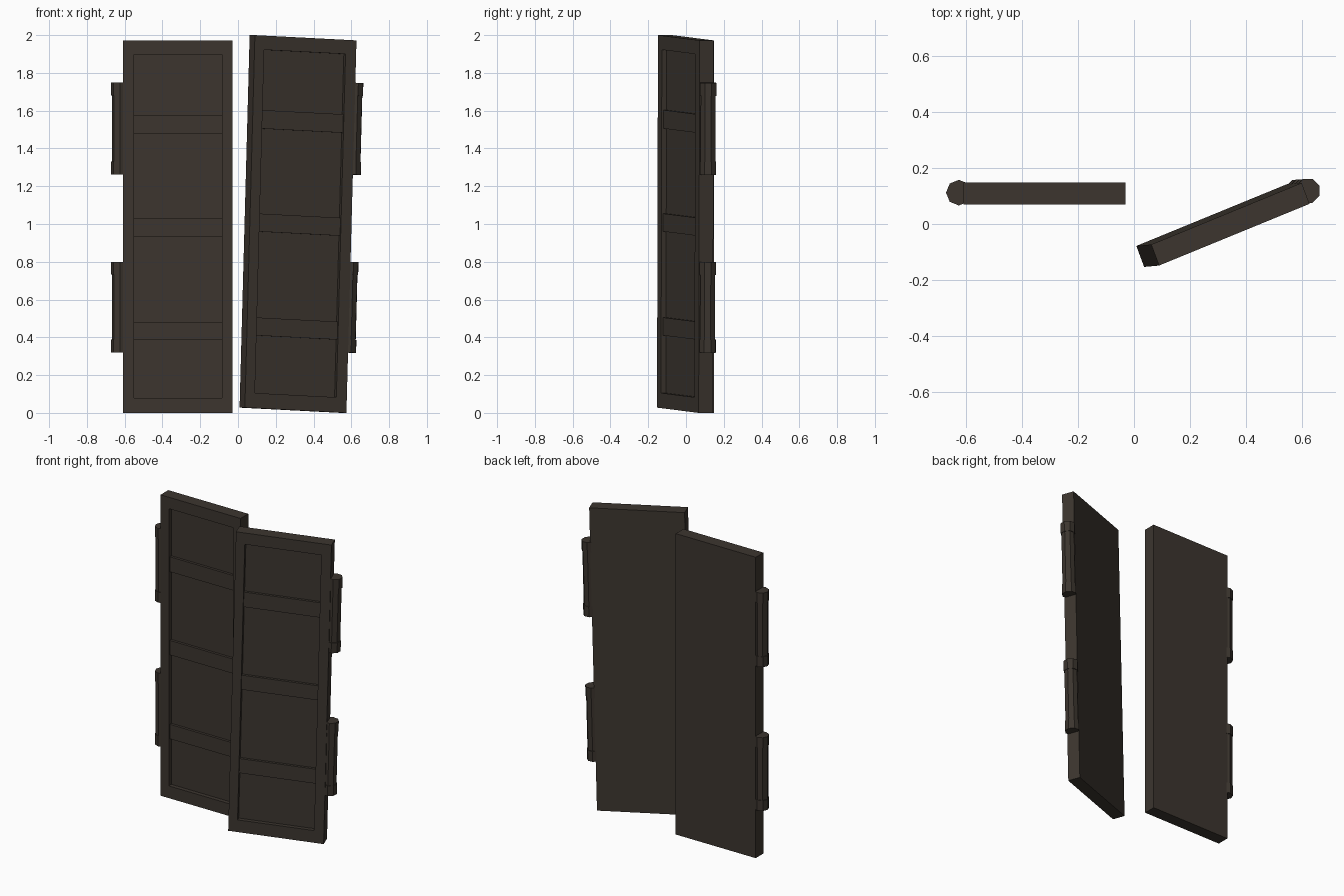
import bpy, bmesh, math
from mathutils import Vector, Matrix

if "Cube" in bpy.data.objects:
    bpy.data.objects.remove(bpy.data.objects["Cube"])


def material(name, rgb):
    m = bpy.data.materials.new(name)
    m.diffuse_color = (*rgb, 1)
    m.use_nodes = True
    m.node_tree.nodes["Principled BSDF"].inputs["Base Color"].default_value = m.diffuse_color
    return m


WOOD = material("dark brown wood", (0.045, 0.036, 0.028))


def frame(origin, s, d, v):
    """Door axes: s = hinge edge to free edge, d = front to back, v = up."""
    m = Matrix((s, d, v)).transposed().to_4x4()
    m.translation = Vector(origin)
    return m


def finish(bm, name, mat, axes):
    bmesh.ops.transform(bm, matrix=axes, verts=bm.verts)
    bmesh.ops.recalc_face_normals(bm, faces=bm.faces)
    me = bpy.data.meshes.new(name)
    bm.to_mesh(me)
    bm.free()
    me.materials.append(mat)
    bpy.context.collection.objects.link(bpy.data.objects.new(name, me))


def stacked_rings(bm, rings):
    """Joins matching closed rings of points and caps both ends."""
    loops = [[bm.verts.new(p) for p in ring] for ring in rings]
    for a, b in zip(loops, loops[1:]):
        n = len(a)
        for i in range(n):
            j = (i + 1) % n
            bm.faces.new((a[i], a[j], b[j], b[i]))
    bm.faces.new(loops[0])
    bm.faces.new(loops[-1])


def rect(s0, s1, z0, z1, d):
    return [(s0, d, z0), (s1, d, z0), (s1, d, z1), (s0, d, z1)]


def octagon(r, z, cs=-0.016, cd=0.043):
    return [(cs + r * math.cos(k * math.pi / 4),
             cd + r * math.sin(k * math.pi / 4), z) for k in range(8)]


def build_door(side, axes):
    # Slab with a recessed front panel
    bm = bmesh.new()
    outer = (0, 0.58, 0, 1.972)
    inner = (0.06, 0.525, 0.08, 1.897)
    stacked_rings(bm, [rect(*outer, 0.08), rect(*outer, 0),
                       rect(*inner, 0), rect(*inner, 0.027)])
    finish(bm, side + "_door", WOOD, axes)

    # Three cross rails inside the recess
    for i, (z0, z1) in enumerate(((0.385, 0.48), (0.935, 1.03), (1.48, 1.578))):
        bm = bmesh.new()
        stacked_rings(bm, [rect(0.06, 0.525, z0, z1, 0.01),
                           rect(0.06, 0.525, z0, z1, 0.03)])
        finish(bm, f"{side}_rail_{i + 1}", WOOD, axes)

    # Eight-sided hinge barrels with collars at the ends
    for name, z0, z1 in (("lower", 0.32, 0.80), ("upper", 1.262, 1.748)):
        bm = bmesh.new()
        big, small, c = 0.046, 0.042, 0.068
        stacked_rings(bm, [octagon(big, z0), octagon(big, z0 + c),
                           octagon(small, z0 + c), octagon(small, z1 - c),
                           octagon(big, z1 - c), octagon(big, z1)])
        finish(bm, f"{side}_{name}_hinge", WOOD, axes)


# Left door hangs straight, right door is ajar and sagging on its hinges
build_door("left", frame((-0.61, 0.069, 0), (1, 0, 0), (0, 1, 0), (0, 0, 1)))
build_door("right", frame((0.574, 0.067, 0), (-0.927, -0.38, 0.048),
                          (-0.35, 0.937, 0), (0.027, 0.0025, 1)))
